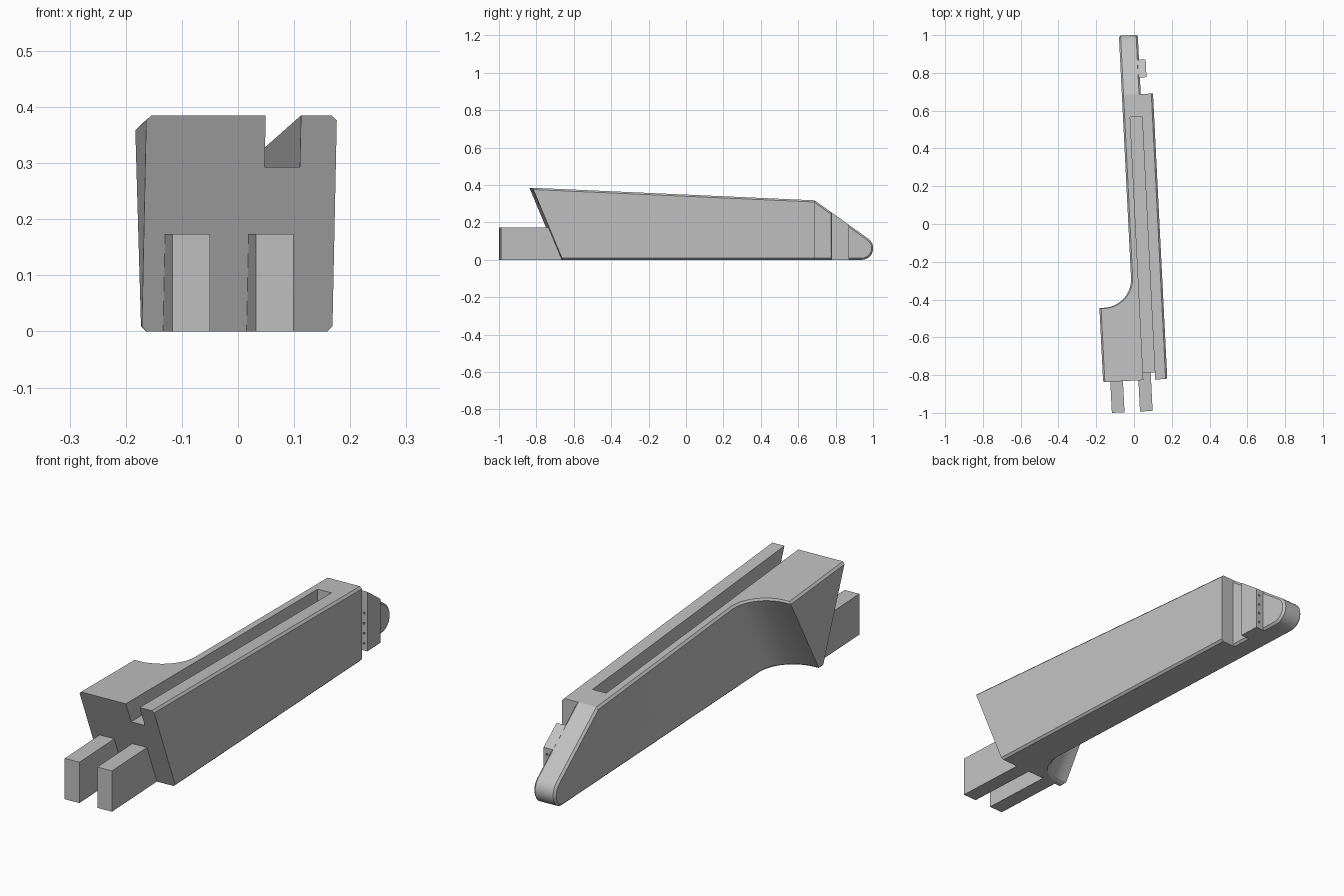
import bpy
import bmesh
from math import sin, cos, pi, radians
from mathutils import Matrix

cube = bpy.data.objects.get("Cube")
if cube:
    bpy.data.objects.remove(cube, do_unlink=True)

YAW = Matrix.Rotation(0.05, 4, 'Z')   # whole part sits slightly turned
CH = 0.009                            # edge chamfer
LEFT, RIGHT, TIP_RIGHT = -0.03, 0.135, 0.07
FRONT_TOP, BACK, HEIGHT = -0.828, 0.685, 0.385

grey = bpy.data.materials.new("plain grey")
grey.use_nodes = True
colour = (0.53, 0.53, 0.53, 1)
grey.diffuse_color = colour
grey.node_tree.nodes["Principled BSDF"].inputs["Base Color"].default_value = colour


def loft(name, rings):
    """Closed solid through rings of equal point count."""
    bm = bmesh.new()
    loops = [[bm.verts.new(p) for p in ring] for ring in rings]
    n = len(loops[0])
    for a, b in zip(loops, loops[1:]):
        for i in range(n):
            j = (i + 1) % n
            bm.faces.new((a[i], a[j], b[j], b[i]))
    bm.faces.new(loops[0])
    bm.faces.new(loops[-1])
    bmesh.ops.recalc_face_normals(bm, faces=bm.faces)
    bm.transform(YAW)
    mesh = bpy.data.meshes.new(name)
    bm.to_mesh(mesh)
    bm.free()
    mesh.materials.append(grey)
    obj = bpy.data.objects.new(name, mesh)
    bpy.context.collection.objects.link(obj)
    return obj


def side_prism(name, profile, x0, x1):
    return loft(name, [[(x, y, z) for y, z in profile] for x in (x0, x1)])


def activate(obj):
    bpy.ops.object.select_all(action='DESELECT')
    obj.select_set(True)
    bpy.context.view_layer.objects.active = obj


def cut(obj, cutter):
    cutter.hide_render = True
    mod = obj.modifiers.new("cut", 'BOOLEAN')
    mod.operation = 'DIFFERENCE'
    mod.solver = 'EXACT'
    mod.object = cutter
    activate(obj)
    bpy.ops.object.modifier_apply(modifier=mod.name)
    bpy.data.objects.remove(cutter, do_unlink=True)


def top(y):
    return HEIGHT - 0.0443 * (y - FRONT_TOP)


# Main body: raked front, sloping top, and a side block with a raked hollow back
def body_ring(inset, drop, at_top):
    nominal = HEIGHT - drop if at_top else drop
    front = -0.667 - 0.418 * nominal
    shift = -0.58 * (drop if at_top else 0.367 - drop)
    radius, cx, cy = 0.15 + inset, -0.18, -0.28
    pts = [(RIGHT - inset, front), (RIGHT - inset, BACK), (LEFT + inset, BACK)]
    for i in range(17):
        a = -pi / 2 * i / 16
        pts.append((cx + radius * cos(a), cy + radius * sin(a) + shift))
    pts += [(-0.205 + inset, cy - radius + shift), (-0.205 + inset, front)]
    return [(x, y, top(y) - drop if at_top else drop) for x, y in pts]


body = loft("body", [body_ring(CH, 0, False), body_ring(0, CH, False),
                     body_ring(0, CH, True), body_ring(CH, 0, True)])

# Long slot, open at the front, with its floor parallel to the top
slot = side_prism("slot_cutter", [(-1, top(-1) - 0.09), (0.566, top(0.566) - 0.09),
                                  (0.566, 0.6), (-1, 0.6)], 0.008, 0.071)
cut(body, slot)


# Rounded wedge nose at the back
def nose_ring(x, inset):
    cy, cz, r = 0.937, 0.062, 0.062 - inset
    pts = [(BACK, inset), (BACK, 0.318 - inset * 1.23)]
    for i in range(15):
        a = radians(54.3 - 144.3 * i / 14)
        pts.append((cy + r * cos(a), cz + r * sin(a)))
    return [(x, y, z) for y, z in pts]


nose = loft("nose", [nose_ring(LEFT, CH), nose_ring(LEFT + CH, 0),
                     nose_ring(TIP_RIGHT - CH, 0), nose_ring(TIP_RIGHT, CH)])

# Raised rib on the nose, pierced by a column of pin holes
rib = side_prism("nose_rib", [(0.773, 0), (0.867, 0), (0.867, 0.187), (0.773, 0.254)],
                 TIP_RIGHT - 0.015, 0.105)
for k in range(4):
    z = 0.03 + 0.043 * k
    circle = [(0.09 + 0.005 * cos(a), z + 0.005 * sin(a))
              for a in (2 * pi * i / 10 for i in range(10))]
    cut(rib, loft("hole_cutter", [[(x, y, h) for x, h in circle] for y in (0.7, 0.9)]))

# Two rectangular prongs at the front
prong_profile = [(-0.993, 0), (-0.65, 0), (-0.65, 0.174), (-0.993, 0.174)]
prongs = [side_prism(name, prong_profile, x, x + 0.067)
          for name, x in (("right_prong", -0.167), ("left_prong", -0.018))]

for obj in [body, nose, rib] + prongs:
    activate(obj)
    bpy.ops.object.shade_smooth_by_angle(angle=radians(25))
